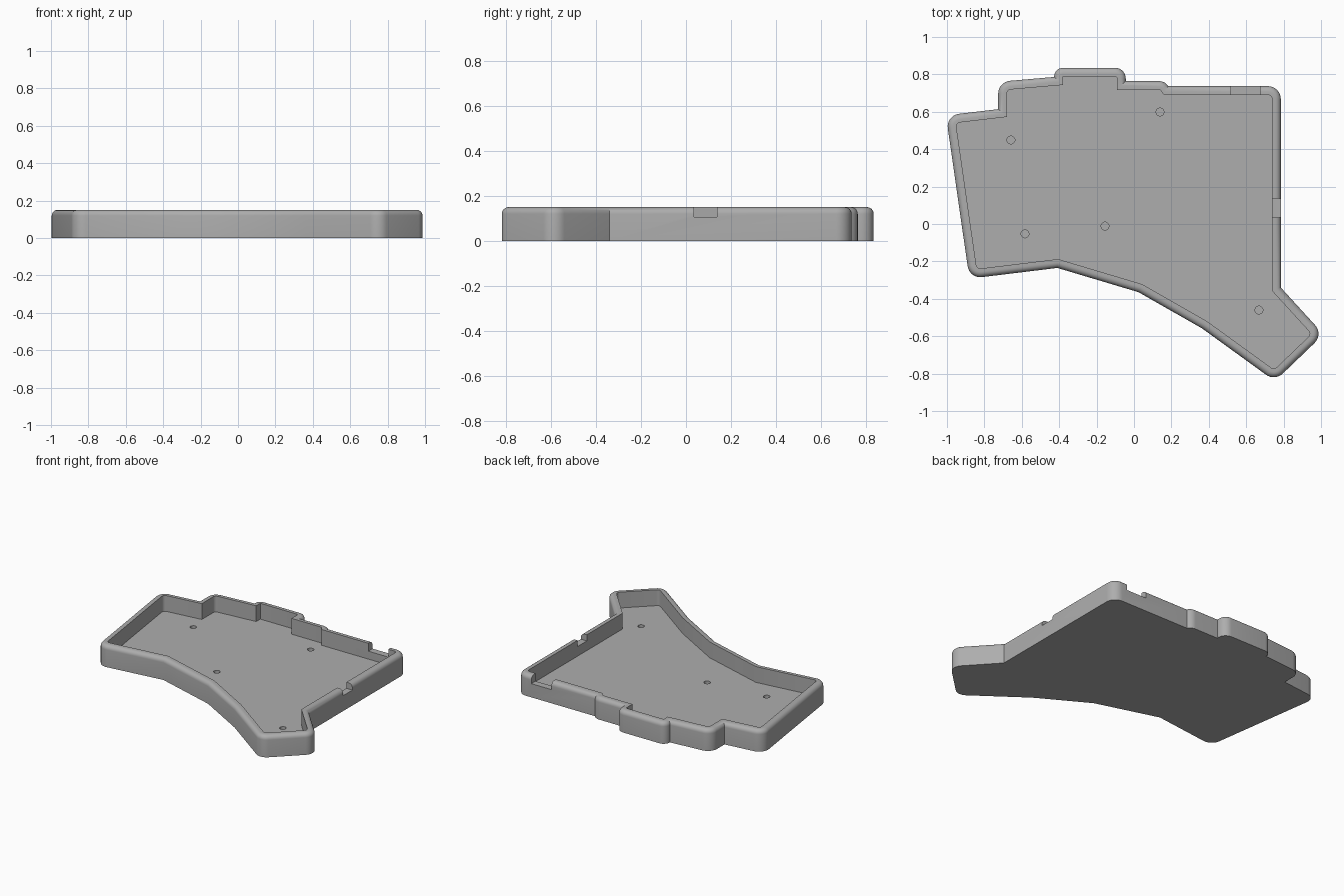
import bpy, bmesh, math
from mathutils import Vector, Matrix

if "Cube" in bpy.data.objects:
    bpy.data.objects.remove(bpy.data.objects["Cube"])

HEIGHT, FLOOR, WALL, FILLET = 0.15, 0.04, 0.047, 0.03
R = 0.022  # inner corner radius

# Inner cavity outline, clockwise from above: x, y, corner radius
OUTLINE = [
    (-0.952, 0.540, R), (-0.679, 0.572, 0), (-0.679, 0.717, R), (-0.380, 0.743, 0),
    (-0.380, 0.788, 0), (-0.091, 0.788, 0.01), (-0.091, 0.717, 0), (0.139, 0.717, 0.01),
    (0.160, 0.690, 0), (0.738, 0.690, R), (0.738, -0.358, 0), (0.948, -0.588, R),
    (0.749, -0.779, R), (0.390, -0.519, 0), (0.043, -0.321, 0), (-0.406, -0.187, 0),
    (-0.840, -0.240, R)]


def offset_ring(d, steps=8):
    """Outline grown by d: round outer corners, sharp inner corners."""
    pts = []
    n = len(OUTLINE)
    for i in range(n):
        p = Vector(OUTLINE[i][:2])
        a = (p - Vector(OUTLINE[i - 1][:2])).normalized()
        b = (Vector(OUTLINE[(i + 1) % n][:2]) - p).normalized()
        na, nb = Vector((-a.y, a.x)), Vector((-b.y, b.x))
        miter = (na + nb) / (1 + na.dot(nb))
        if a.x * b.y - a.y * b.x > 0:            # inner corner
            pts.append(p + miter * d)
            continue
        r = OUTLINE[i][2]
        center = p - miter * r
        turn = math.acos(max(-1, min(1, na.dot(nb))))
        for k in range(steps + 1):
            direction = Matrix.Rotation(-turn * k / steps, 2) @ na
            pts.append(center + direction * (r + d))
    return pts


material = bpy.data.materials.new("grey plastic")
material.diffuse_color = (0.42, 0.42, 0.42, 1)
material.use_nodes = True
material.node_tree.nodes["Principled BSDF"].inputs["Base Color"].default_value = material.diffuse_color

# Tray section: outer wall, filleted rim, inner wall
section = [(WALL, 0)]
for k in range(7):
    t = math.pi / 2 * k / 6
    section.append((WALL - FILLET * (1 - math.cos(t)), HEIGHT - FILLET * (1 - math.sin(t))))
section += [(0.0005, HEIGHT), (0.0005, FLOOR)]

bm = bmesh.new()
rings = [[bm.verts.new((p.x, p.y, z)) for p in offset_ring(d)] for d, z in section]
for low, high in zip(rings, rings[1:]):
    for i in range(len(low)):
        j = (i + 1) % len(low)
        bm.faces.new((low[i], low[j], high[j], high[i]))
bm.faces.new(rings[0])
bm.faces.new(rings[-1])
bmesh.ops.recalc_face_normals(bm, faces=bm.faces)
mesh = bpy.data.meshes.new("case_tray")
bm.to_mesh(mesh)
bm.free()
mesh.materials.append(material)
tray = bpy.data.objects.new("case_tray", mesh)
bpy.context.collection.objects.link(tray)

# Cutters: two port notches and five blind screw holes
bm = bmesh.new()


def add_box(x0, x1, y0, y1, z0, z1):
    m = Matrix.Translation(((x0 + x1) / 2, (y0 + y1) / 2, (z0 + z1) / 2))
    bmesh.ops.create_cube(bm, size=1, matrix=m @ Matrix.Diagonal((x1 - x0, y1 - y0, z1 - z0, 1)))


add_box(0.519, 0.674, 0.65, 0.80, 0.095, 0.20)
add_box(0.70, 0.85, 0.035, 0.137, 0.107, 0.20)
for x, y in [(-0.658, 0.449), (0.139, 0.599), (-0.583, -0.053), (-0.155, -0.011), (0.668, -0.46)]:
    bmesh.ops.create_cone(bm, cap_ends=True, segments=24, radius1=0.021, radius2=0.021,
                          depth=0.06, matrix=Matrix.Translation((x, y, 0.042)))
cut_mesh = bpy.data.meshes.new("notch_and_hole_cutter")
bm.to_mesh(cut_mesh)
bm.free()
cut_mesh.materials.append(material)
cutter = bpy.data.objects.new("notch_and_hole_cutter", cut_mesh)
cutter.hide_render = True
bpy.context.collection.objects.link(cutter)

cut = tray.modifiers.new("cut", 'BOOLEAN')
cut.operation = 'DIFFERENCE'
cut.solver = 'EXACT'
cut.object = cutter
bpy.context.view_layer.objects.active = tray
tray.select_set(True)
bpy.ops.object.modifier_apply(modifier=cut.name)
bpy.data.objects.remove(cutter)
bpy.ops.object.shade_smooth_by_angle(angle=math.radians(30))
